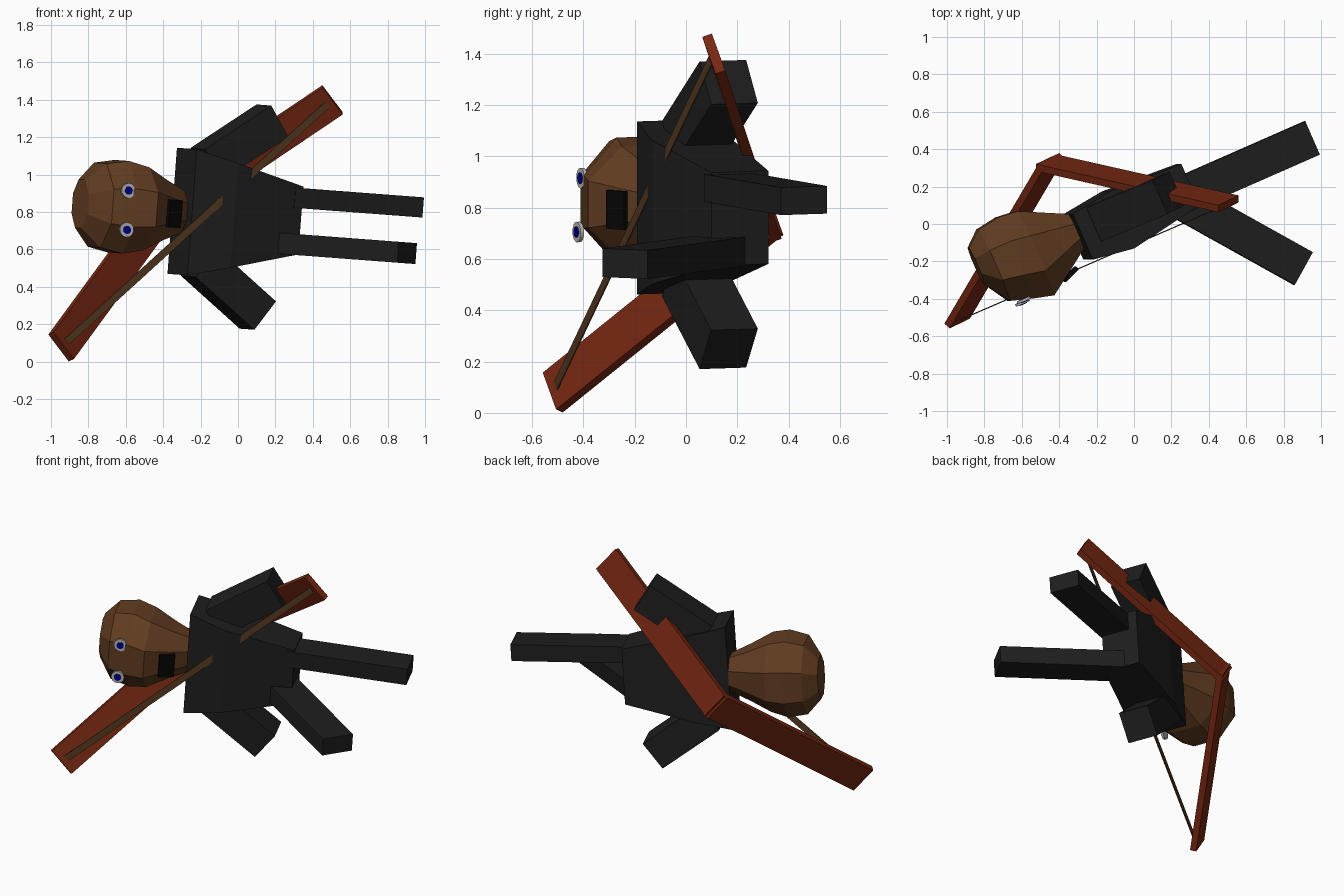
import bpy, bmesh, math
from mathutils import Vector, Matrix

if "Cube" in bpy.data.objects:
    bpy.data.objects.remove(bpy.data.objects["Cube"])

# Body frame: l = sideways, f = forward, d = towards the feet (figure is lying on its side)
L, F, D = Vector((.075, 0, .997)), Vector((.4, -.916, -.03)), Vector((.912, .401, -.069))
BODY = Matrix((L.normalized(), F.normalized(), D.normalized())).transposed().to_4x4()
BODY.translation = (0, 0, .78)


def material(name, r, g, b):
    m = bpy.data.materials.new(name)
    m.diffuse_color = (r, g, b, 1)
    m.use_nodes = True
    m.node_tree.nodes["Principled BSDF"].inputs["Base Color"].default_value = m.diffuse_color
    return m


CLOTH = material("cloth", .013, .013, .013)
SKIN = material("skin", .12, .045, .015)
WOOD = material("wood", .18, .02, .006)
CORD = material("cord", .09, .04, .015)
WHITE = material("eye_white", .5, .5, .5)
BLUE = material("eye_blue", 0, 0, .25)
BLACK = material("black", .002, .002, .002)


def finish(name, bm, mat):
    bmesh.ops.recalc_face_normals(bm, faces=bm.faces)
    me = bpy.data.meshes.new(name)
    bm.to_mesh(me)
    bm.free()
    me.transform(BODY)
    me.materials.append(mat)
    ob = bpy.data.objects.new(name, me)
    bpy.context.collection.objects.link(ob)


def loft(name, rings, n, mat):
    # rings: (d, back f, front f, half width)
    bm = bmesh.new()
    k = 1 / math.cos(math.pi / n)
    prev = None
    for d, f0, f1, hw in rings:
        ring = []
        for i in range(n):
            a = 2 * math.pi * (i + .5) / n
            ring.append(bm.verts.new((hw * k * math.cos(a),
                                      (f0 + f1) / 2 + (f1 - f0) / 2 * k * math.sin(a), d)))
        if prev:
            for i in range(n):
                j = (i + 1) % n
                bm.faces.new((prev[i], prev[j], ring[j], ring[i]))
        else:
            bm.faces.new(ring)
        prev = ring
    bm.faces.new(prev)
    finish(name, bm, mat)


def beam(name, p, q, side, w, t, mat):
    # box from p to q, w wide along side, t thick across it
    p, q = Vector(p), Vector(q)
    z = (q - p).normalized()
    x = Vector(side)
    x = (x - z * x.dot(z)).normalized()
    m = Matrix((x, z.cross(x), z)).transposed().to_4x4()
    m.translation = (p + q) / 2
    bm = bmesh.new()
    bmesh.ops.create_cube(bm, size=1, matrix=m @ Matrix.Diagonal((w, t, (q - p).length, 1)))
    finish(name, bm, mat)


def disc(name, c, r, depth, mat):
    bm = bmesh.new()
    bmesh.ops.create_cone(bm, cap_ends=True, segments=16, radius1=r, radius2=r, depth=depth,
                          matrix=Matrix.Translation(c) @ Matrix.Rotation(math.pi / 2, 4, 'X'))
    finish(name, bm, mat)


# Torso and head
loft("torso", [(-.302, -.19, .076, .338), (-.07, -.22, .112, .28), (.349, -.197, .044, .182)], 4, CLOTH)
loft("head", [(-.27, -.175, -.01, .10), (-.42, -.25, .09, .16), (-.55, -.316, .175, .222),
              (-.66, -.328, .145, .248), (-.78, -.31, .107, .225), (-.865, -.24, -.03, .13)], 8, SKIN)

# Face
for s, f in ((1, .132), (-1, .148)):
    disc("eye", (s * .105 - .015, f, -.708), .04, .014, WHITE)
    disc("pupil", (s * .105 - .015, f + .004, -.708), .022, .014, BLUE)
beam("mouth", (-.015, .128, -.465), (-.015, .092, -.375), (1, 0, 0), .15, .02, BLACK)

# Arms
for s in (1, -1):
    beam("arm", (s * .262, -.094, -.166), (s * .521, -.094, .2), (0, 1, 0), .198, .196, CLOTH)

# Legs: one straight, one swung forward
beam("straight_leg", (.119, -.042, .3), (.119, -.042, 1.05), (0, 1, 0), .195, .108, CLOTH)
beam("forward_leg", (-.13, -.05, .26), (-.13, .586, .744), (0, .605, -.795), .2, .112, CLOTH)

# Bow: two flat limbs meeting behind the back, with a string across the chest
grip = Vector((-.057, -.475, -.28))
tips = [Vector((-.77, .118, -1.024)), Vector((.656, .085, .4625))]
wide = Vector((.722, 0, -.692))
for tip in tips:
    out = (grip - tip).normalized() * .025
    beam("bow_limb", grip + out, tip, wide, .187, .04, WOOD)
run = (tips[1] - tips[0]).normalized() * .04
beam("bow_string", tips[0] + run, tips[1] - run, wide, .04, .005, CORD)
